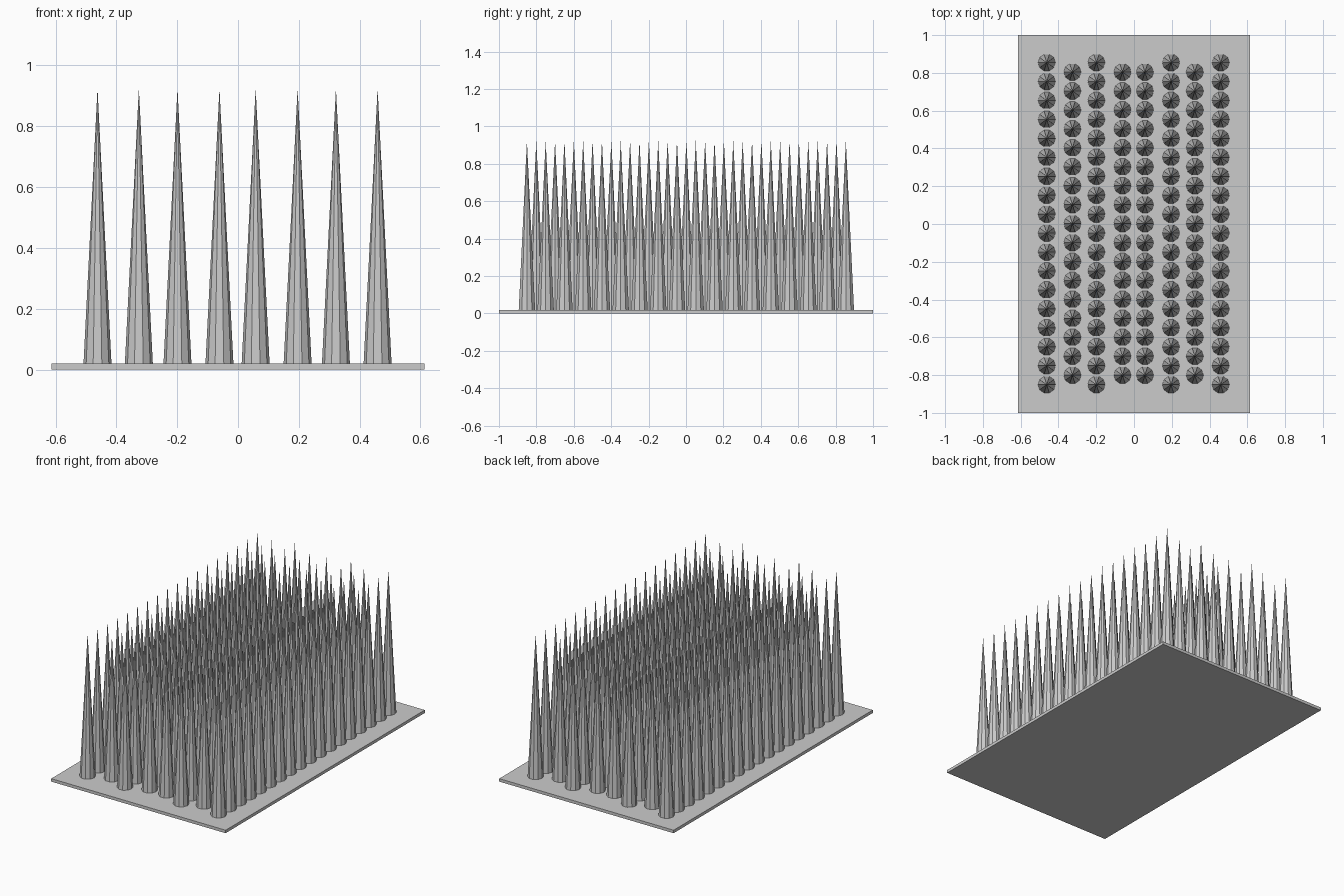
import bpy, bmesh, math
from mathutils import Matrix

if "Cube" in bpy.data.objects:
    bpy.data.objects.remove(bpy.data.objects["Cube"])

BASE_T = 0.019   # plate thickness
TIP_Z = 0.925    # spike tip height
RADIUS = 0.046
PITCH = 0.1003   # spacing along a row


def finish(bm, name):
    mesh = bpy.data.meshes.new(name)
    bm.to_mesh(mesh)
    bm.free()
    obj = bpy.data.objects.new(name, mesh)
    bpy.context.collection.objects.link(obj)
    return obj


# Base plate
bm = bmesh.new()
bmesh.ops.create_cube(bm, size=1, matrix=Matrix.Translation((0, 0, BASE_T / 2))
                      @ Matrix.Diagonal((1.226, 2.0, BASE_T, 1)))
finish(bm, "base_plate")

# Rows of ten-sided spikes, alternating in length so neighbours interlock
rows = [(-0.462, 18), (-0.326, 17), (-0.199, 18), (-0.061, 17),
        (0.058, 17), (0.196, 18), (0.322, 17), (0.459, 18)]
height = TIP_Z - BASE_T
for i, (x, count) in enumerate(rows):
    bm = bmesh.new()
    for k in range(count):
        y = (k - (count - 1) / 2) * PITCH + 0.002
        bmesh.ops.create_cone(
            bm, cap_ends=True, segments=10, radius1=RADIUS, radius2=0, depth=height,
            matrix=Matrix.Translation((x, y, BASE_T + height / 2))
            @ Matrix.Rotation(math.pi / 2, 4, 'Z'))
    bmesh.ops.remove_doubles(bm, verts=bm.verts, dist=1e-5)
    finish(bm, f"spike_row_{i + 1}")
